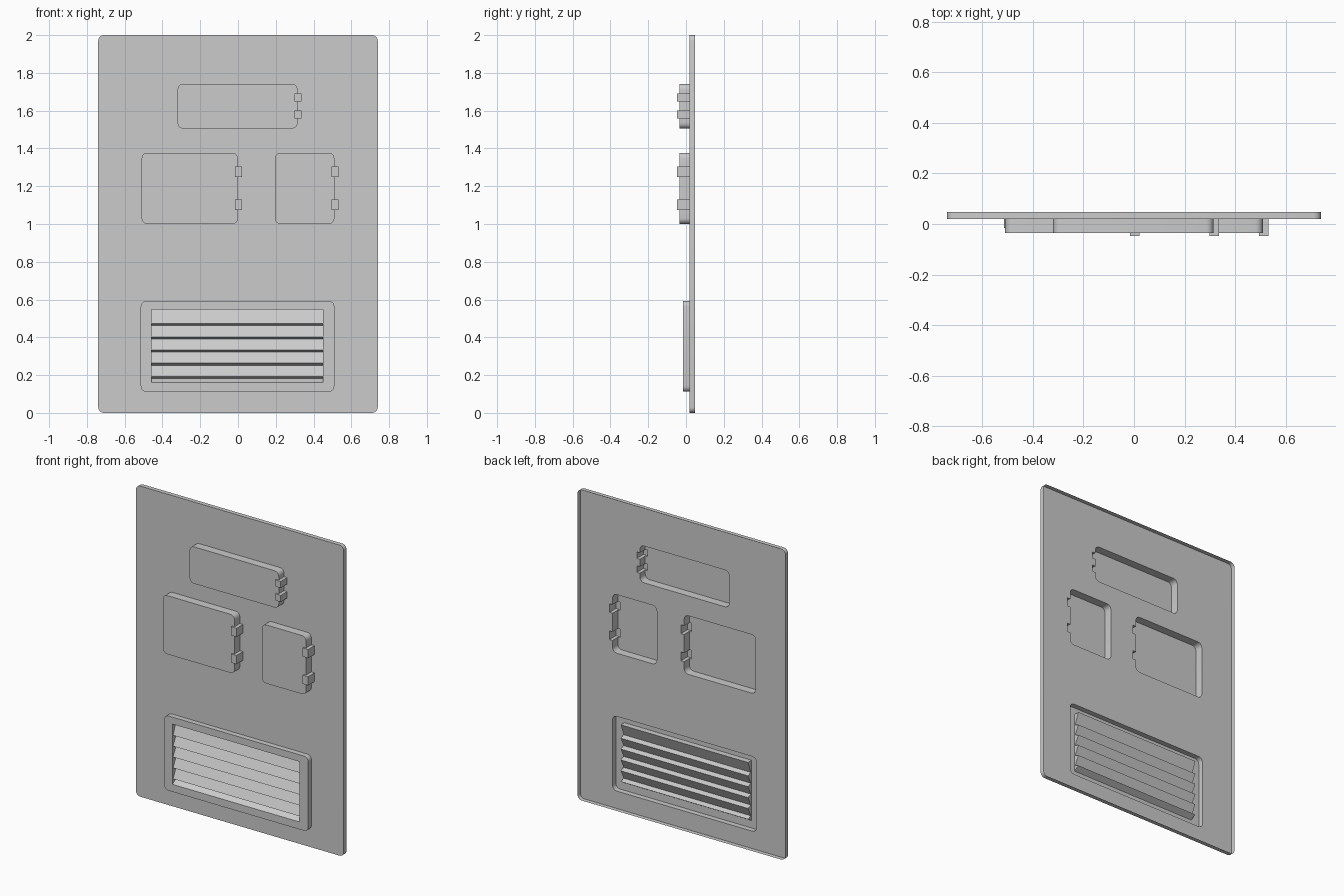
import bpy, bmesh
from math import sin, cos, pi

if "Cube" in bpy.data.objects:
    bpy.data.objects.remove(bpy.data.objects["Cube"])

BACK, SHEET, DOOR, HINGE, VENT = 0.047, 0.019, -0.035, -0.047, -0.015


def prism(name, loop, vec):
    """Closed prism made by extruding a loop of 3D points along vec."""
    bm = bmesh.new()
    face = bm.faces.new([bm.verts.new(p) for p in loop])
    ext = bmesh.ops.extrude_face_region(bm, geom=[face], use_keep_orig=True)
    verts = [g for g in ext["geom"] if isinstance(g, bmesh.types.BMVert)]
    bmesh.ops.translate(bm, verts=verts, vec=vec)
    bmesh.ops.recalc_face_normals(bm, faces=bm.faces)
    me = bpy.data.meshes.new(name)
    bm.to_mesh(me)
    bm.free()
    ob = bpy.data.objects.new(name, me)
    bpy.context.collection.objects.link(ob)
    return ob


def rounded_slab(name, x0, x1, z0, z1, y0, y1, r=0.03, seg=5):
    """Slab with rounded corners in the xz plane."""
    loop = []
    corners = [(x1 - r, z1 - r), (x0 + r, z1 - r), (x0 + r, z0 + r), (x1 - r, z0 + r)]
    for k, (cx, cz) in enumerate(corners):
        for i in range(seg + 1):
            a = (k + i / seg) * pi / 2
            loop.append((cx + r * cos(a), y0, cz + r * sin(a)))
    return prism(name, loop, (0, y1 - y0, 0))


def box(name, x0, x1, z0, z1, y0, y1):
    loop = [(x0, y0, z0), (x1, y0, z0), (x1, y0, z1), (x0, y0, z1)]
    return prism(name, loop, (0, y1 - y0, 0))


def combine(target, tool, op):
    mod = target.modifiers.new(op, 'BOOLEAN')
    mod.operation, mod.solver, mod.object = op, 'EXACT', tool
    bpy.context.view_layer.objects.active = target
    bpy.ops.object.modifier_apply(modifier=mod.name)
    bpy.data.objects.remove(tool)


# main panel
panel = rounded_slab("pressed_panel", -0.74, 0.74, 0, 2, SHEET, BACK)

# raised doors, each with two hinges on its right edge
doors = [
    (-0.32, 0.315, 1.505, 1.742, (1.58, 1.67), 0.021),
    (-0.51, 0.0, 1.0, 1.377, (1.102, 1.277), 0.028),
    (0.195, 0.51, 1.0, 1.377, (1.102, 1.277), 0.028),
]
for x0, x1, z0, z1, hinges, h in doors:
    combine(panel, rounded_slab("door", x0, x1, z0, z1, DOOR, 0.03), 'UNION')
    for z in hinges:
        combine(panel, box("hinge", x1 - 0.016, x1 + 0.022, z - h, z + h, HINGE, 0.03), 'UNION')

# vent frame
combine(panel, rounded_slab("vent_frame", -0.515, 0.51, 0.112, 0.593, VENT, 0.03), 'UNION')

# louvres: a zigzag recess cut into the frame
profile = [(-0.1, 0.548), (0.022, 0.548)]
for i in range(5):
    z = 0.473 - 0.07 * i
    profile += [(-0.008, z), (0.022, z - 0.011)]
profile += [(VENT, 0.16), (-0.1, 0.16)]
combine(panel, prism("louvre_cut", [(-0.457, y, z) for y, z in profile], (0.907, 0, 0)), 'DIFFERENCE')

# open the back so the panel is a hollow pressed sheet
bm = bmesh.new()
bm.from_mesh(panel.data)
rear = [f for f in bm.faces if all(v.co.y > BACK - 0.001 for v in f.verts)]
bmesh.ops.delete(bm, geom=rear, context='FACES')
bm.to_mesh(panel.data)
bm.free()

bpy.ops.object.select_all(action='DESELECT')
panel.select_set(True)
bpy.context.view_layer.objects.active = panel
bpy.ops.object.shade_smooth_by_angle(angle=pi / 6)
